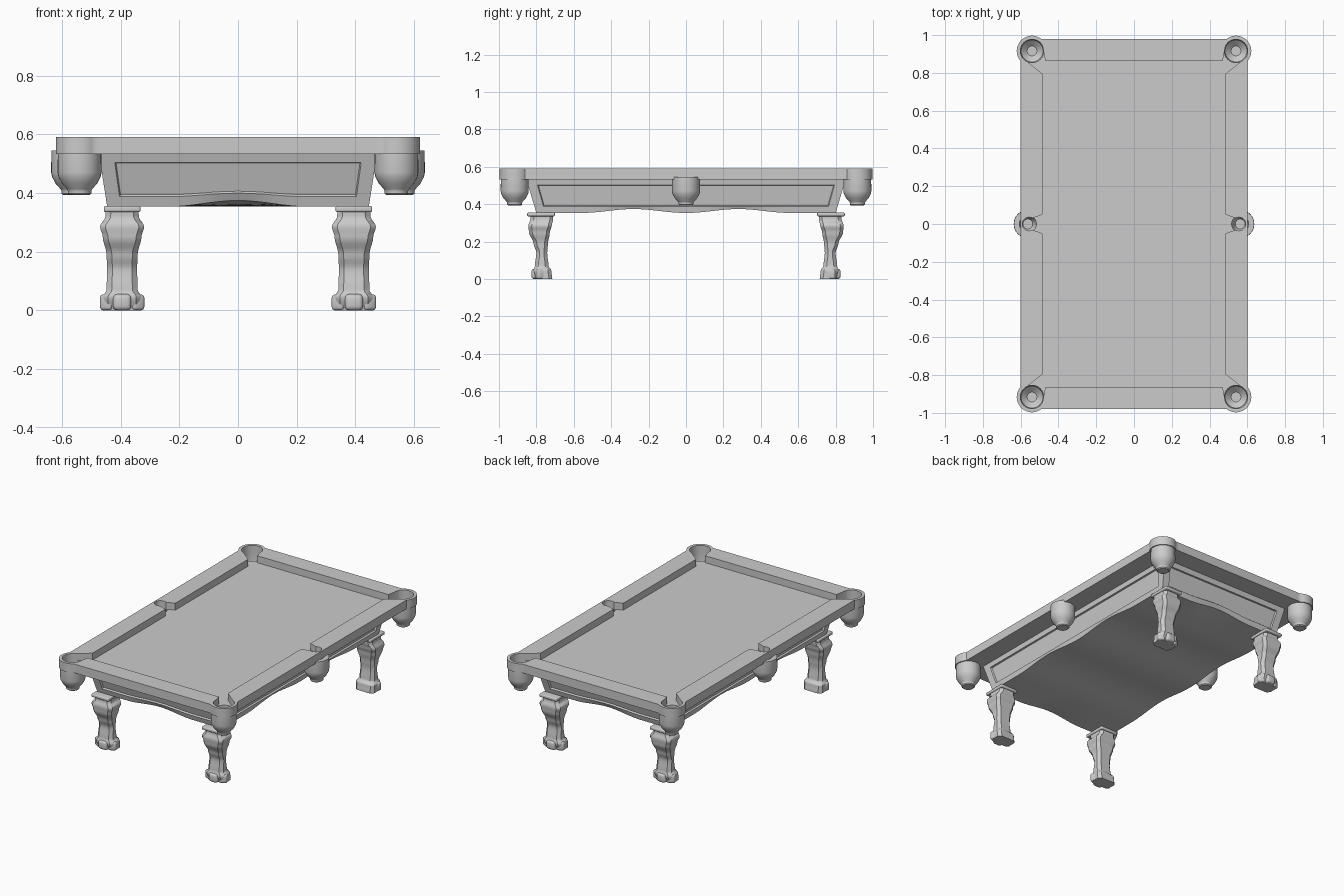
import bpy, bmesh
from math import sin, cos, pi, radians
from mathutils import Matrix, Vector

if "Cube" in bpy.data.objects:
    bpy.data.objects.remove(bpy.data.objects["Cube"])


def finish(ob, mirror=(False, False), angle=35):
    bpy.ops.object.select_all(action='DESELECT')
    ob.select_set(True)
    bpy.context.view_layer.objects.active = ob
    bpy.ops.object.shade_smooth_by_angle(angle=radians(angle))
    if any(mirror):
        m = ob.modifiers.new("mirror", 'MIRROR')
        m.use_axis = (mirror[0], mirror[1], False)
        m.use_mirror_merge = False
    return ob


def from_bmesh(name, bm, mirror=(False, False), angle=35):
    bmesh.ops.recalc_face_normals(bm, faces=bm.faces)
    me = bpy.data.meshes.new(name)
    bm.to_mesh(me)
    bm.free()
    ob = bpy.data.objects.new(name, me)
    bpy.context.collection.objects.link(ob)
    return finish(ob, mirror, angle)


def loft(name, rings, mirror):
    bm = bmesh.new()
    loops = [[bm.verts.new(p) for p in r] for r in rings]
    n = len(loops[0])
    for a, b in zip(loops, loops[1:]):
        for i in range(n):
            bm.faces.new((a[i], a[(i + 1) % n], b[(i + 1) % n], b[i]))
    bm.faces.new(loops[0])
    bm.faces.new(loops[-1])
    return from_bmesh(name, bm, mirror)


def bevel_box(name, centre, size, bevel, rot=0):
    bm = bmesh.new()
    bmesh.ops.create_cube(bm, size=1, matrix=Matrix.Translation(centre)
                          @ Matrix.Rotation(radians(rot), 4, 'Z') @ Matrix.Diagonal((*size, 1)))
    bmesh.ops.bevel(bm, geom=bm.edges[:], offset=bevel, segments=3, affect='EDGES', profile=0.5)
    return from_bmesh(name, bm, (True, True))


def arc(cx, cy, r, a0, a1, n=20):
    return [(cx + r * cos(radians(a0 + (a1 - a0) * i / n)),
             cy + r * sin(radians(a0 + (a1 - a0) * i / n))) for i in range(n + 1)]


def four_way(q):
    """Close a first-quadrant outline (x axis to y axis) by mirroring it."""
    half = q + [(-x, y) for x, y in reversed(q) if x > 1e-5]
    return half + [(x, -y) for x, y in reversed(half) if y > 1e-5]


def slab(name, outlines, z0, z1):
    cu = bpy.data.curves.new(name, 'CURVE')
    cu.dimensions, cu.fill_mode, cu.extrude = '2D', 'BOTH', (z1 - z0) / 2
    for q in outlines:
        pts = four_way(q)
        s = cu.splines.new('POLY')
        s.points.add(len(pts) - 1)
        for p, (x, y) in zip(s.points, pts):
            p.co = (x, y, 0, 1)
        s.use_cyclic_u = True
    ob = bpy.data.objects.new(name, cu)
    bpy.context.collection.objects.link(ob)
    ob.location.z = (z0 + z1) / 2
    bpy.ops.object.select_all(action='DESELECT')
    ob.select_set(True)
    bpy.context.view_layer.objects.active = ob
    bpy.ops.object.convert(target='MESH')
    return finish(bpy.context.object)


# Rails: one frame with pocket openings and flared mouths
CX, CY, SX = 0.54, 0.916, 0.555
outer = [(0.60, 0)] + arc(CX, CY, 0.081, -42, 128) + [(0.47, 0.98), (0, 0.98)]
inner = (arc(SX, 0, 0.036, 0, 120, 12) + [(0.484, 0.05), (0.484, 0.795)]
         + arc(CX, CY, 0.062, -65, 155) + [(0.47, 0.865), (0, 0.865)])
slab("rail_frame", [outer, inner], 0.533, 0.59)

# Playing bed with pocket bites
bed = arc(SX, 0, 0.04, 180, 97, 12) + arc(CX, CY, 0.062, 280, 195) + [(0, 0.90)]
slab("playing_bed", [bed], 0.534, 0.545)


# Pocket cups: turned profiles (radius, height)
def cup(name, cx, cy, top, mouth, mirror):
    prof = [(0.026, 0.44), (mouth - 0.004, 0.47), (mouth, 0.50), (mouth, top), (0.074, top),
            (0.075, 0.47), (0.072, 0.455), (0.06, 0.432), (0.043, 0.413), (0.04, 0.408),
            (0.04, 0.398), (0.034, 0.393)]
    return loft(name, [[(cx + r * cos(2 * pi * i / 32), cy + r * sin(2 * pi * i / 32), z)
                        for i in range(32)] for r, z in prof], mirror)


cup("corner_pockets", CX, CY, 0.54, 0.062, (True, True))
cup("side_pockets", 0.562, 0, 0.544, 0.045, (True, False))


# Apron: leaning walls with sunk panels and a wavy underside
def bump(t, centre, half):
    d = abs(abs(t) - centre) / half
    return cos(pi / 2 * d) ** 2 if d < 1 else 0


XB, YB = 0.446, 0.80
half_x = lambda z: XB + (z - 0.353) * 0.155
half_y = lambda z: YB + (z - 0.353) * 0.30
spread = lambda p: [-1] + [-p + 2 * p * i / 48 for i in range(49)] + [1]
us, vs = spread(0.895), spread(0.94)


def under(u, v):
    return 0.353 + 0.021 * (bump(v * YB, 0.28, 0.28) + bump(u * XB, 0, 0.24) * abs(v) ** 6)


bm = bmesh.new()


def grid(rows):
    g = [[bm.verts.new(p) for p in r] for r in rows]
    return [[bm.faces.new((a[i], a[i + 1], b[i + 1], b[i])) for i in range(len(a) - 1)]
            for a, b in zip(g, g[1:])]


panels = []
for s in (-1, 1):
    front = [[(u * XB, s * YB, under(u, s)) for u in us]]
    side = [[(s * XB, v * YB, under(s, v)) for v in vs]]
    for base, wave in ((0.387, 0.012), (0.503, 0), (0.54, 0)):
        zs = [base + wave * bump(u * XB, 0, 0.24) for u in us]
        front.append([(u * half_x(z), s * half_y(z), z) for u, z in zip(us, zs)])
        side.append([(s * half_x(base), v * half_y(base), base) for v in vs])
    for rows in (front, side):
        panels.append(grid(rows)[1][1:-1])
grid([[(u * XB, v * YB, under(u, v)) for u in us] for v in vs])
bmesh.ops.remove_doubles(bm, verts=bm.verts[:], dist=1e-5)
bmesh.ops.recalc_face_normals(bm, faces=bm.faces[:])
for p in panels:
    bmesh.ops.inset_region(bm, faces=p, thickness=0.004, depth=-0.01, use_even_offset=True)
from_bmesh("apron", bm)

# Legs: curved shaft from chamfered rectangles (z, half width, inner y, outer y)
LX = 0.395
keys = [(0.34, 0.056, 0.71, 0.832), (0.32, 0.057, 0.71, 0.832), (0.285, 0.075, 0.718, 0.843),
        (0.25, 0.066, 0.728, 0.84), (0.19, 0.053, 0.738, 0.815), (0.14, 0.051, 0.742, 0.80),
        (0.07, 0.053, 0.735, 0.808), (0.045, 0.066, 0.72, 0.815), (0.0, 0.066, 0.715, 0.80)]
rings = []
for a, b in zip(keys, keys[1:] + [keys[-1]]):
    for k in range(5 if a != b else 1):
        t = k / 5
        e = t * t * (3 - 2 * t)
        z = a[0] + (b[0] - a[0]) * t
        w, y0, y1 = (a[i] + (b[i] - a[i]) * e for i in (1, 2, 3))
        c = 0.018
        rings.append([(LX + x, y, z) for x, y in (
            (-w + c, y0), (w - c, y0), (w, y0 + c), (w, y1 - c),
            (w - c, y1), (-w + c, y1), (-w, y1 - c), (-w, y0 + c))])
loft("legs", rings, (True, True))
bevel_box("leg_collars", (LX, 0.775, 0.345), (0.125, 0.148, 0.02), 0.006)

# Claw feet: a middle toe and two splayed side toes
bevel_box("middle_toes", (LX, 0.793, 0.0275), (0.062, 0.066, 0.055), 0.014)
for s, label in ((-1, "inner"), (1, "outer")):
    bevel_box(label + "_toes", (LX + s * 0.043, 0.767, 0.027), (0.045, 0.075, 0.054), 0.011, -25 * s)
